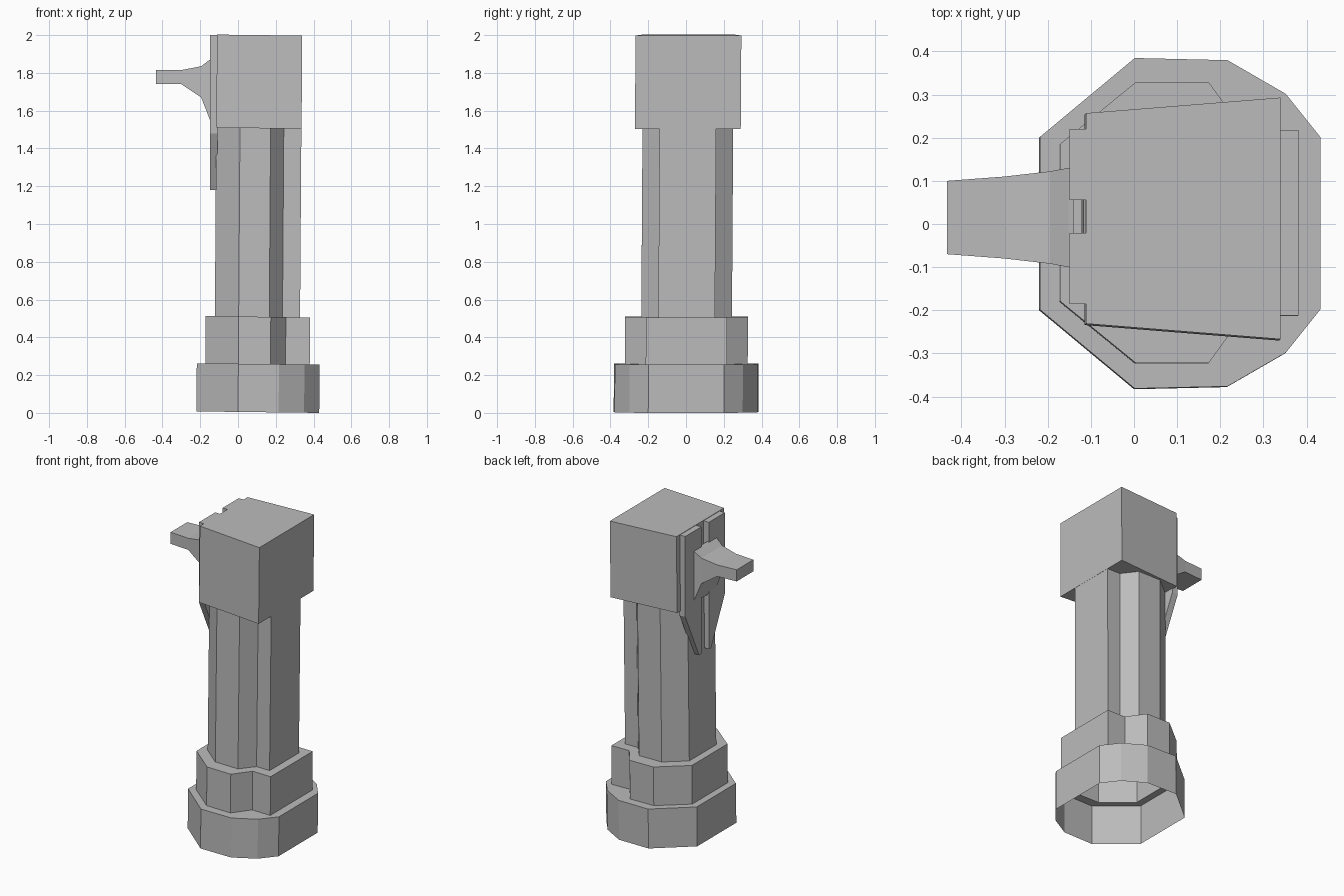
import bpy
import bmesh

cube = bpy.data.objects.get("Cube")
if cube:
    bpy.data.objects.remove(cube, do_unlink=True)

stone = bpy.data.materials.new("plain_grey")
stone.use_nodes = True
GREY = (0.5, 0.5, 0.5, 1)
stone.diffuse_color = GREY
stone.node_tree.nodes["Principled BSDF"].inputs["Base Color"].default_value = GREY


def lean(p):
    # The whole figure leans very slightly
    x, y, z = p
    return (x + 0.007 * z, y + 0.0065 * z, z - 0.012 * (x - 0.43))


def loft(name, rings, cap_start=False, cap_end=False, bend=lean):
    # Join matching rings of points with flat quads
    bm = bmesh.new()
    loops = [[bm.verts.new(bend(p)) for p in ring] for ring in rings]
    for a, b in zip(loops, loops[1:]):
        for i in range(len(a)):
            j = (i + 1) % len(a)
            bm.faces.new((a[i], a[j], b[j], b[i]))
    if cap_start:
        bm.faces.new(loops[0][::-1])
    if cap_end:
        bm.faces.new(loops[-1])
    if cap_start and cap_end:
        bmesh.ops.recalc_face_normals(bm, faces=bm.faces)
    mesh = bpy.data.meshes.new(name)
    bm.to_mesh(mesh)
    bm.free()
    mesh.materials.append(stone)
    obj = bpy.data.objects.new(name, mesh)
    bpy.context.collection.objects.link(obj)
    return obj


def outline(half, z):
    # Mirror the -y half (listed from -x to +x) into a closed counterclockwise ring
    return [(x, -y, z) for x, y in half] + [(x, y, z) for x, y in reversed(half)]


def upright(p):
    return p


base_half = [(-0.22, 0.20), (0, 0.383), (0.215, 0.378), (0.35, 0.30), (0.43, 0.20)]
collar_half = [(-0.175, 0.182), (0, 0.325), (0.17, 0.325), (0.25, 0.215), (0.378, 0.215)]
shaft_half = [(-0.126, 0.138), (0, 0.24), (0.162, 0.24), (0.232, 0.15), (0.325, 0.15)]

# Hollow stepped column, open underneath
loft("base", [outline(base_half, 0), outline(base_half, 0.255), outline(collar_half, 0.255)])
loft("collar", [outline(collar_half, 0.255), outline(collar_half, 0.505), outline(shaft_half, 0.505)])
loft("shaft", [outline(shaft_half, 0.505), outline(shaft_half, 1.51)])

# Head block, widening toward +x
head_half = [(-0.125, 0.244), (0.326, 0.28)]
loft("head", [outline(head_half, 1.503), outline(head_half, 1.996)], True, True)

# Two pointed plates hanging on the -x side with a slit between them
CENTRE = 0.0175
for name, side in (("back_plate_plus", 1), ("back_plate_minus", -1)):
    shape = [(0.038, 2.0), (0.203, 2.0), (0.203, 1.48), (0.062, 1.18), (0.038, 1.18)]
    rings = [[(x, CENTRE + side * y, z) for y, z in shape] for x in (-0.149, -0.108)]
    loft(name, rings, True, True, upright)

# Flared horn: x, low z, high z, half width
sections = [(-0.14, 1.53, 1.875, 0.117), (-0.152, 1.56, 1.868, 0.115), (-0.195, 1.67, 1.835, 0.107),
            (-0.30, 1.74, 1.815, 0.095), (-0.433, 1.74, 1.815, 0.085)]
rings = [[(x, 0.015 - w, lo), (x, 0.015 + w, lo), (x, 0.015 + w, hi), (x, 0.015 - w, hi)]
         for x, lo, hi, w in sections]
loft("horn", rings, True, True, upright)
